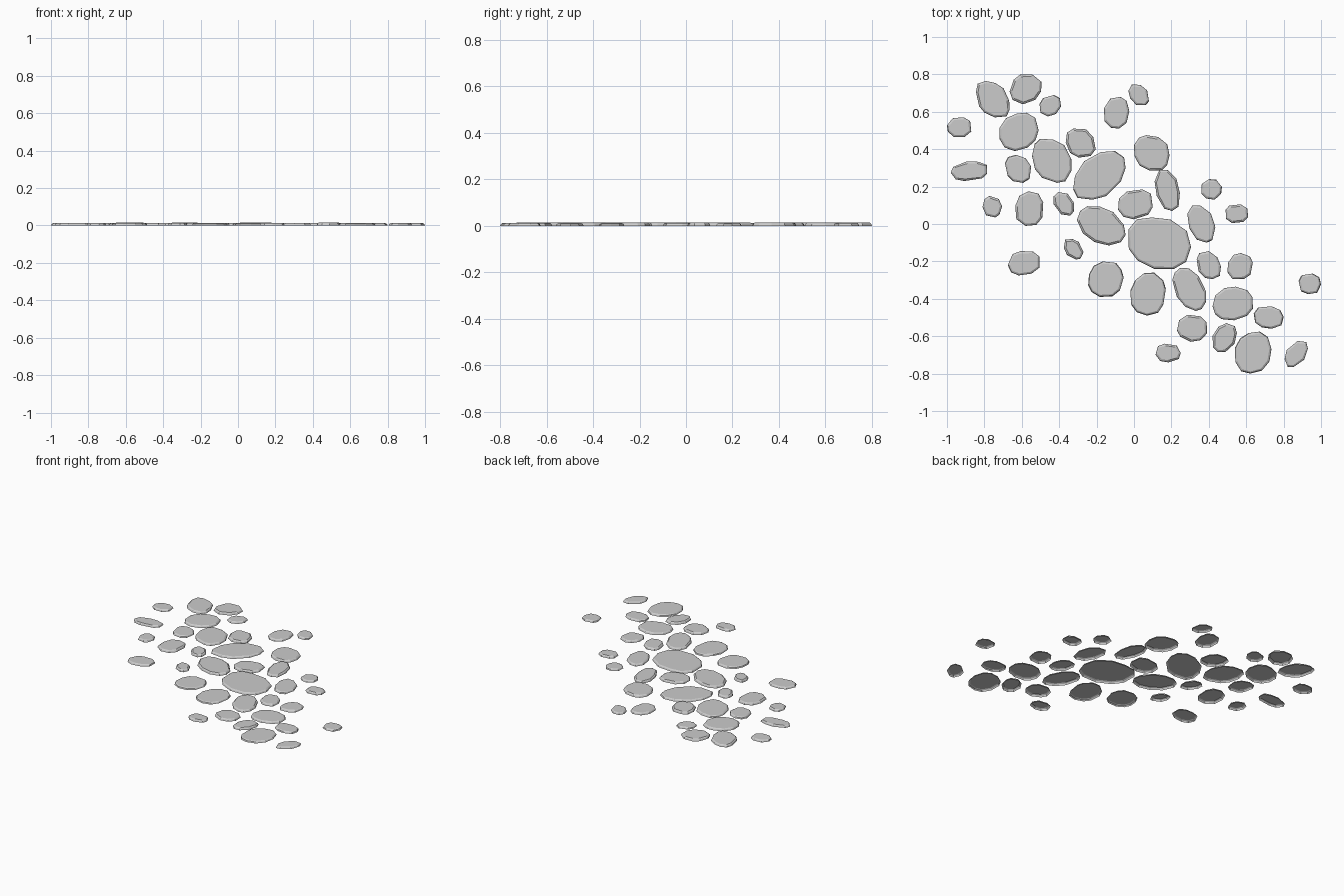
import bpy, bmesh, random
from math import sin, cos, asin, pi, copysign

random.seed(7)

# Each stone: left, right, near, far edge on the ground, and diagonal lean (-1..1)
large_stones = [
    (-.325, -.045, .13, .39, .40), (-.305, -.045, -.115, .095, -.35),
    (-.03, .305, -.24, .035, -.15), (-.545, -.335, .22, .455, -.25),
    (-.72, -.51, .39, .595, .15), (0, .19, .285, .475, -.15),
    (-.845, -.665, .57, .765, -.35), (-.245, -.055, -.39, -.20, .10),
    (-.02, .17, -.49, -.26, .08), (.205, .385, -.465, -.235, -.40),
    (.42, .635, -.515, -.335, .08), (.54, .735, -.80, -.575, .10),
]
medium_stones = [
    (-.665, -.495, .64, .80, .15), (-.365, -.205, .355, .51, -.20),
    (-.98, -.785, .23, .335, .15), (-.69, -.55, .22, .37, -.20),
    (-.635, -.485, -.01, .175, .05), (-.085, .10, .025, .185, .10),
    (.11, .245, .07, .29, -.30), (-.16, -.025, .51, .68, .10),
    (.285, .435, -.10, .10, -.35), (-.675, -.505, -.275, -.145, .10),
    (.335, .465, -.295, -.145, -.25), (.50, .635, -.295, -.155, .10),
    (.23, .39, -.63, -.485, -.05), (.42, .55, -.685, -.53, .25),
    (.64, .80, -.56, -.44, -.10),
]
small_stones = [
    (-.505, -.39, .575, .69, .20), (-1.0, -.87, .465, .57, 0),
    (-.81, -.705, .035, .15, -.10), (-.43, -.32, .045, .17, -.30),
    (-.03, .08, .635, .745, -.30), (.36, .47, .13, .24, 0),
    (.49, .61, .005, .105, 0), (-.375, -.27, -.19, -.08, -.35),
    (.805, .93, -.765, -.625, .45), (.88, 1.0, -.375, -.265, -.05),
    (.115, .25, -.74, -.64, 0),
]


def soft_square(v):
    return copysign(abs(v) ** .9, v)


def fit(values, lo, hi):
    a, b = min(values), max(values)
    return [lo + (v - a) * (hi - lo) / (b - a) for v in values]


def stone(name, box, sides):
    x0, x1, y0, y1, lean = box
    cx, cy = (x0 + x1) / 2, (y0 + y1) / 2
    # irregular leaning outline, fitted to its footprint
    start = random.random() * pi
    xs, ys = [], []
    for i in range(sides):
        t = start + 2 * pi * (i + random.uniform(-.17, .17)) / sides
        r = random.uniform(.97, 1.03)
        xs.append(r * (x1 - x0) * soft_square(cos(t)))
        ys.append(r * (y1 - y0) * soft_square(sin(t + asin(lean))))
    xs, ys = fit(xs, x0 - cx, x1 - cx), fit(ys, y0 - cy, y1 - cy)

    # sloped wall, chamfer and flat top; the underside is open
    height = random.uniform(.012, .015)
    bm = bmesh.new()
    rings = []
    for inset, z in ((0, 0), (.004, height * .65), (.012, height)):
        ring = []
        for x, y in zip(xs, ys):
            k = 1 - inset / (x * x + y * y) ** .5
            ring.append(bm.verts.new((x * k, y * k, z)))
        rings.append(ring)
    for low, high in zip(rings, rings[1:]):
        for i in range(sides):
            j = (i + 1) % sides
            bm.faces.new((low[i], low[j], high[j], high[i]))
    bm.faces.new(rings[-1])
    mesh = bpy.data.meshes.new(name)
    bm.to_mesh(mesh)
    bm.free()
    obj = bpy.data.objects.new(name, mesh)
    obj.location = (cx, cy, 0)
    bpy.context.collection.objects.link(obj)


# Scatter of paving stones
for label, group, sides in (("large", large_stones, 11),
                            ("medium", medium_stones, 9),
                            ("small", small_stones, 8)):
    for n, box in enumerate(group, 1):
        stone(f"{label}_stone_{n:02d}", box, sides)
